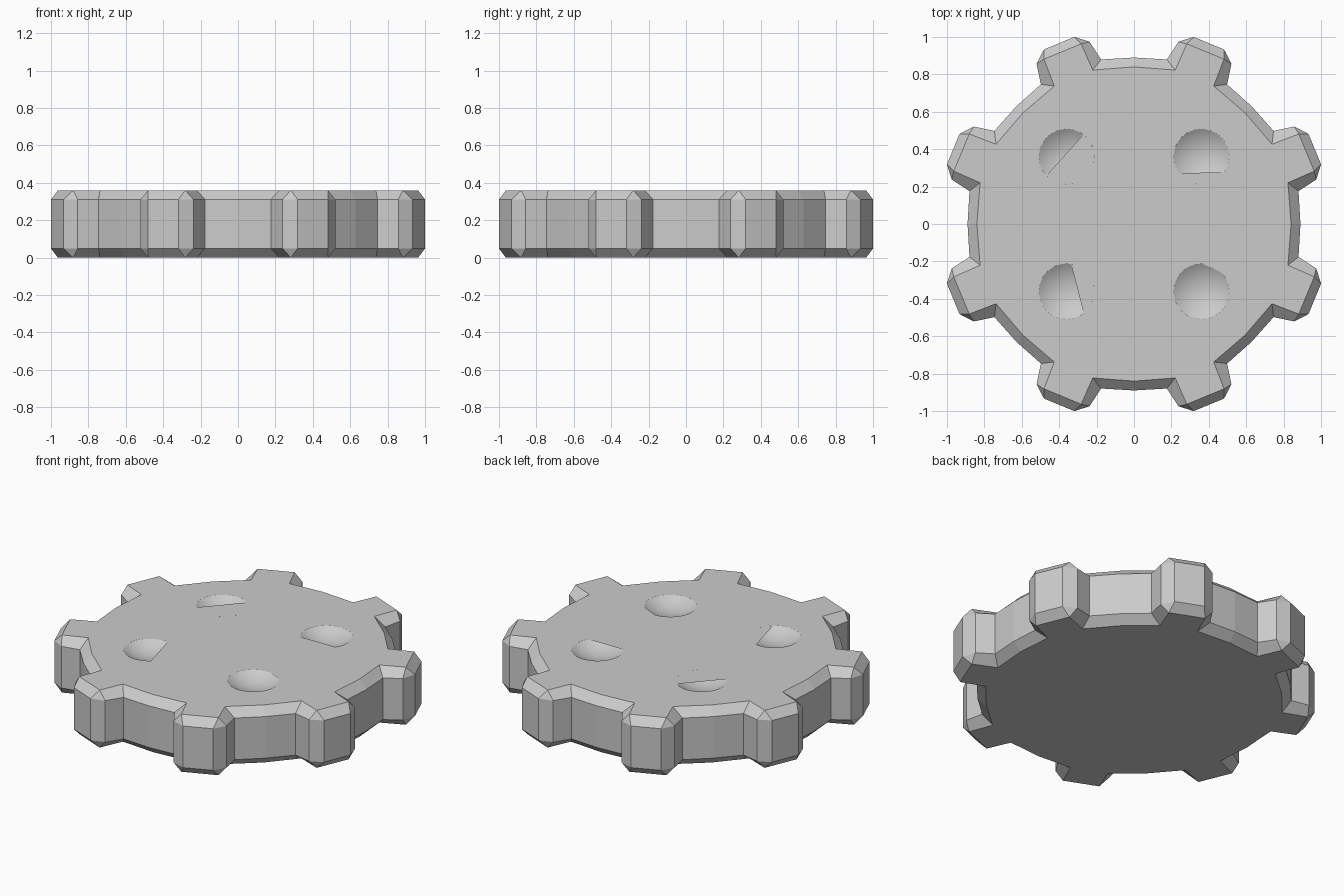
import bpy, bmesh
from math import sin, cos, radians, hypot

if "Cube" in bpy.data.objects:
    bpy.data.objects.remove(bpy.data.objects["Cube"])

H, BEVEL = 0.36, 0.05            # thickness, bevel height
DR, DD, DC = 0.148, 0.045, 0.36  # dimple radius, depth, centre offset


def polar(r, deg):
    return (r * cos(radians(deg)), r * sin(radians(deg)))


# One lobe (radius, offset from lobe axis), inset ring merges the tip pairs
outer_half = [(0.897, 11.2), (1.003, 8.8), (1.05, 4.8)]
inner_half = [(0.852, 7.5), (1.004, 6.15), (1.004, 6.15)]


def outline(half, valley):
    pts = []
    for i in range(8):
        a = 22.5 + 45 * i
        pts += [polar(r, a - d) for r, d in half]
        pts += [polar(r, a + d) for r, d in reversed(half)]
        pts.append(polar(valley, a + 22.5))
    return pts


outer, inner = outline(outer_half, 0.89), outline(inner_half, 0.84)

# Lobed disc, stacked rings with bevelled rims
bm = bmesh.new()
rings = [[bm.verts.new((x, y, z)) for x, y in pts]
         for pts, z in ((inner, 0), (outer, BEVEL), (outer, H - BEVEL), (inner, H))]
n = len(outer)
for lo, hi in zip(rings, rings[1:]):
    for i in range(n):
        j = (i + 1) % n
        bm.faces.new((lo[i], lo[j], hi[j], hi[i]))
bm.faces.new(rings[0][::-1])
bm.faces.new(rings[-1])
bmesh.ops.remove_doubles(bm, verts=bm.verts, dist=0.0005)
bmesh.ops.recalc_face_normals(bm, faces=bm.faces)
me = bpy.data.meshes.new("lobed_disc")
bm.to_mesh(me)
bm.free()
disc = bpy.data.objects.new("lobed_disc", me)
bpy.context.collection.objects.link(disc)

# Four shallow round dimples
R = (DR ** 2 + DD ** 2) / (2 * DD)
for sx in (-1, 1):
    for sy in (-1, 1):
        bpy.ops.mesh.primitive_uv_sphere_add(segments=32, ring_count=64, radius=R,
                                             location=(sx * DC, sy * DC, H + R - DD))
        cutter = bpy.context.object
        cutter.name = "dimple_cutter"
        cutter.hide_render = True
        mod = disc.modifiers.new("dimple", 'BOOLEAN')
        mod.operation, mod.solver, mod.object = 'DIFFERENCE', 'EXACT', cutter
        bpy.context.view_layer.objects.active = disc
        bpy.ops.object.modifier_apply(modifier=mod.name)
        bpy.data.objects.remove(cutter)
for p in disc.data.polygons:
    c = p.center
    in_dimple = hypot(abs(c.x) - DC, abs(c.y) - DC) < DR
    p.use_smooth = in_dimple and H - DD - 0.01 < c.z < H - 0.0001

# Flat lips partly covering each dimple (arc start and end angles)
lips = [(-1, 1, 223, 413), (1, 1, 216, 325), (-1, -1, -52, 81), (1, -1, 42, 88)]
for sx, sy, a0, a1 in lips:
    pts = []
    for i in range(17):
        x, y = polar(DR, a0 + (a1 - a0) * i / 16)
        pts.append((sx * DC + x, sy * DC + y, H))
    me = bpy.data.meshes.new("dimple_lip")
    me.from_pydata(pts, [], [tuple(range(17))])
    lip = bpy.data.objects.new("dimple_lip", me)
    bpy.context.collection.objects.link(lip)
